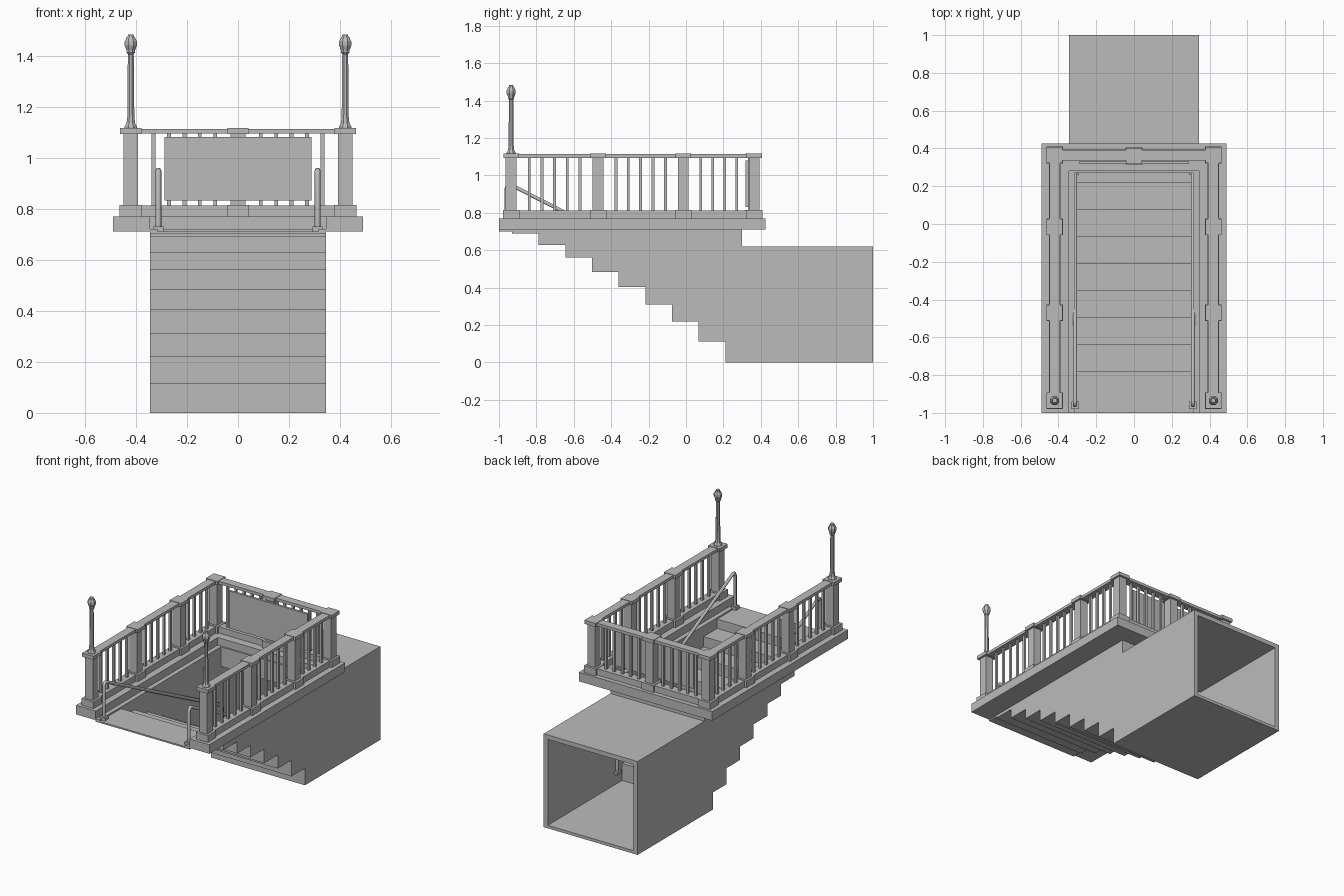
import bpy, bmesh, math
from mathutils import Vector

if "Cube" in bpy.data.objects:
    bpy.data.objects.remove(bpy.data.objects["Cube"], do_unlink=True)

GREY = (0.5, 0.5, 0.5, 1)
stone = bpy.data.materials.new("stone_grey")
stone.use_nodes = True
stone.diffuse_color = GREY
stone.node_tree.nodes["Principled BSDF"].inputs["Base Color"].default_value = GREY


def finish(name, bm):
    bmesh.ops.recalc_face_normals(bm, faces=bm.faces)
    mesh = bpy.data.meshes.new(name)
    bm.to_mesh(mesh)
    bm.free()
    mesh.materials.append(stone)
    ob = bpy.data.objects.new(name, mesh)
    bpy.context.collection.objects.link(ob)
    return ob


def boxes(name, spans):
    """One object from boxes given as (x range, y range, z range)."""
    bm = bmesh.new()
    for span in spans:
        lo, hi = Vector([s[0] for s in span]), Vector([s[1] for s in span])
        made = bmesh.ops.create_cube(bm, size=1)["verts"]
        for v in made:
            v.co = (lo + hi) / 2 + v.co * (hi - lo)
    return finish(name, bm)


def around(x, y, half, z):
    return ((x - half, x + half), (y - half, y + half), z)


def extrude_x(name, outline, x0, x1):
    """Side outline (y, z) pulled from x0 to x1."""
    bm = bmesh.new()
    face = bm.faces.new([bm.verts.new((x0, y, z)) for y, z in outline])
    new = bmesh.ops.extrude_face_region(bm, geom=[face])["geom"]
    for v in new:
        if isinstance(v, bmesh.types.BMVert):
            v.co.x = x1
    return finish(name, bm)


def lathe(name, profile, x, y, sides):
    """Radius and height profile turned around a vertical axis."""
    bm = bmesh.new()
    rings = [[bm.verts.new((x + r * math.cos(a), y + r * math.sin(a), z))
              for a in [math.tau * (i + 0.5) / sides for i in range(sides)]]
             for r, z in profile]
    for low, high in zip(rings, rings[1:]):
        for i in range(sides):
            j = (i + 1) % sides
            bm.faces.new((low[i], low[j], high[j], high[i]))
    bm.faces.new(rings[0])
    bm.faces.new(rings[-1])
    return finish(name, bm)


# Stairwell: stepped underside, side walls, floor, tunnel roof
WIDE, WALL, MOUTH = 0.345, 0.03, 0.28
first, run = -0.93, 0.1425
levels = [0.69, 0.628, 0.56, 0.483, 0.403, 0.31, 0.22, 0.113, 0]
under, tread = [(-1, 0.7)], [(-1, 0.71)]
prev = 0.7
for i, z in enumerate(levels):
    y = first + run * i
    under += [(y, prev), (y, z)]
    if i:
        tread += [(y + 0.01, prev + 0.02), (y + 0.01, z + 0.02)]
    prev = z
under.append((1, 0))
tread.append((1, 0.02))
extrude_x("stairs_and_floor", under + tread[::-1], -WIDE + 0.001, WIDE - 0.001)
wall = under + [(1, 0.62), (MOUTH, 0.62), (MOUTH, 0.72), (-1, 0.72)]
for side, label in ((1, "left"), (-1, "right")):
    extrude_x(label + "_wall", wall, side * WIDE, side * (WIDE - WALL))
boxes("tunnel_roof", [((-WIDE, WIDE), (MOUTH, 1), (0.59, 0.62)),
                      ((-WIDE, WIDE), (MOUTH - 0.01, MOUTH + 0.02), (0.59, 0.72))])

# Ground slab around three sides of the opening
SLAB = (0.71, 0.77)
boxes("ground_slab", [((-0.49, -WIDE), (-1, 0.425), SLAB),
                      ((WIDE, 0.49), (-1, 0.425), SLAB),
                      ((-WIDE, WIDE), (MOUTH, 0.425), SLAB)])

# Railing layout: posts joined by curbs, top rails and balusters
PX, BACK = 0.42, 0.365
CURB, SHAFT, CAP = (0.77, 0.812), (0.81, 1.095), (1.092, 1.116)
post_y = [-0.935, -0.47, -0.015, BACK]
posts = [(s * PX, y) for s in (-1, 1) for y in post_y] + [(0, BACK - 0.005)]
boxes("post_shafts", [around(x, y, 0.029, SHAFT) for x, y in posts])
boxes("post_caps", [around(x, y, 0.042, CAP) for x, y in posts])
boxes("post_plinths", [around(x, y, 0.044, (0.77, 0.815)) for x, y in posts])

curbs, rails, balusters = [], [], []
for s in (-1, 1):
    x = s * PX
    curbs.append(((x - 0.03, x + 0.03), (post_y[0], BACK), CURB))
    rails.append(((x - 0.028, x + 0.028), (post_y[0], BACK), (1.094, 1.113)))
    for a, b, count in zip(post_y, post_y[1:], (5, 5, 4)):
        gap = (b - a - 0.058) / (count + 1)
        balusters += [around(x, a + 0.029 + gap * (i + 1), 0.0075, SHAFT)
                      for i in range(count)]
    balusters += [around(s * (0.029 + 0.0603 * (i + 1)), BACK, 0.0075, SHAFT)
                  for i in range(5)]
curbs.append(((-PX, PX), (BACK - 0.03, BACK + 0.03), CURB))
rails.append(((-PX, PX), (BACK - 0.028, BACK + 0.028), (1.094, 1.113)))
boxes("railing_curb", curbs)
boxes("top_rail", rails)
boxes("balusters", balusters)

# Blank panel hung inside the back railing
boxes("back_panel", [((-0.288, 0.288), (0.318, 0.333), (0.832, 1.08))])

# Lamp posts on the front corners
lamp = [(0.026, 1.115), (0.026, 1.122), (0.018, 1.135), (0.015, 1.16), (0.0125, 1.405),
        (0.018, 1.412), (0.018, 1.42), (0.026, 1.44), (0.026, 1.455), (0.017, 1.472),
        (0.014, 1.472), (0.012, 1.482)]
for s, label in ((1, "left"), (-1, "right")):
    lathe(label + "_lamp", lamp, s * PX, post_y[0], 8)

# Sloping handrails with an upright and foot at each end
path = [(-0.96, 0.72), (-0.96, 0.93), (-0.953, 0.948), (-0.938, 0.95),
        (0.25, 0.345), (0.27, 0.33), (0.28, 0.31), (0.28, 0.1)]
for s, label in ((1, "left"), (-1, "right")):
    x = s * 0.312
    curve = bpy.data.curves.new(label + "_handrail", "CURVE")
    curve.dimensions = "3D"
    curve.bevel_depth, curve.bevel_resolution = 0.0115, 1
    curve.use_fill_caps = True
    line = curve.splines.new("POLY")
    line.points.add(len(path) - 1)
    for p, (y, z) in zip(line.points, path):
        p.co = (x, y, z, 1)
    curve.materials.append(stone)
    ob = bpy.data.objects.new(label + "_handrail", curve)
    bpy.context.collection.objects.link(ob)
    boxes(label + "_handrail_feet", [around(x, -0.96, 0.02, (0.709, 0.73)),
                                     around(x, 0.28, 0.02, (0.09, 0.11))])
